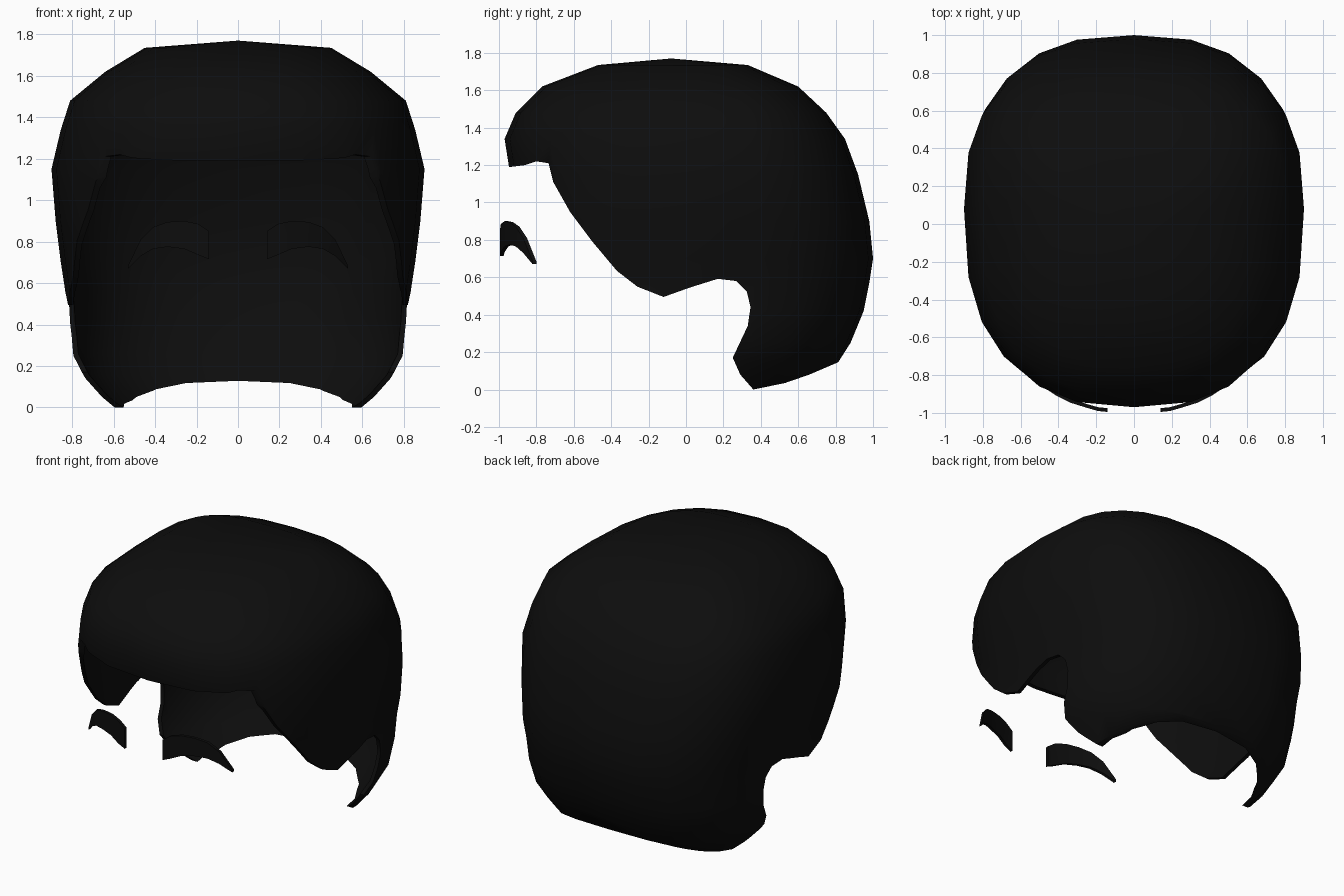
import bpy, bmesh, math

if "Cube" in bpy.data.objects:
    bpy.data.objects.remove(bpy.data.objects["Cube"])

black = bpy.data.materials.new("soft_black")
black.diffuse_color = (0.004, 0.004, 0.004, 1)
black.use_nodes = True
black.node_tree.nodes["Principled BSDF"].inputs["Base Color"].default_value = black.diffuse_color


def make_object(name, bm):
    bmesh.ops.recalc_face_normals(bm, faces=bm.faces)
    me = bpy.data.meshes.new(name)
    bm.to_mesh(me)
    bm.free()
    me.materials.append(black)
    ob = bpy.data.objects.new(name, me)
    bpy.context.collection.objects.link(ob)
    return ob


def activate(ob):
    bpy.ops.object.select_all(action='DESELECT')
    ob.select_set(True)
    bpy.context.view_layer.objects.active = ob


# Hair volume: rings of (height, half width, front y, back y)
RINGS = [(-0.12, 0.46, -0.7, 0.62), (0.0, 0.63, -0.8, 0.72), (0.14, 0.75, -0.84, 0.81),
         (0.25, 0.81, -0.87, 0.88), (0.42, 0.83, -0.89, 0.95), (0.57, 0.835, -0.91, 0.98),
         (0.70, 0.855, -0.92, 1.0), (0.90, 0.88, -0.93, 0.98), (1.15, 0.90, -0.94, 0.92),
         (1.34, 0.855, -0.97, 0.85), (1.48, 0.81, -0.91, 0.75), (1.62, 0.64, -0.77, 0.60),
         (1.735, 0.45, -0.47, 0.33)]
SEG, POWER, MID = 24, 2 / 2.6, 0.08


def spow(v):
    return math.copysign(abs(v) ** POWER, v)


bm = bmesh.new()
rows = []
for z, w, f, b in RINGS:
    row = []
    for i in range(SEG):
        a = 2 * math.pi * i / SEG
        c, s = spow(math.cos(a)), spow(math.sin(a))
        # the top ring is slightly crowned towards the middle of the sides
        row.append(bm.verts.new((w * c, MID + s * ((b - MID) if s > 0 else (MID - f)), z)))
    rows.append(row)
apex = bm.verts.new((0, -0.08, 1.77))
bm.faces.new(rows[0][::-1])
for lo, hi in zip(rows, rows[1:]):
    for i in range(SEG):
        j = (i + 1) % SEG
        bm.faces.new((lo[i], lo[j], hi[j], hi[i]))
for i in range(SEG):
    bm.faces.new((rows[-1][i], rows[-1][(i + 1) % SEG], apex))
hair = make_object("hair", bm)

# Hairline cutter: side outline of fringe, sideburn, ear notch and nape
LINE = [(-1.3, 1.19), (-0.94, 1.19), (-0.86, 1.20), (-0.80, 1.22), (-0.735, 1.21),
        (-0.71, 1.11), (-0.62, 0.95), (-0.50, 0.79), (-0.37, 0.635), (-0.26, 0.55),
        (-0.12, 0.495), (0.02, 0.545), (0.17, 0.592), (0.27, 0.58), (0.325, 0.525),
        (0.345, 0.44), (0.33, 0.34), (0.25, 0.17), (0.29, 0.08), (0.36, 0.0),
        (0.53, 0.035), (0.66, 0.08), (0.80, 0.14), (0.95, 0.21), (1.3, 0.3),
        (1.3, -0.5), (-1.3, -0.5)]
bm = bmesh.new()
left = [bm.verts.new((-1.5, y, z)) for y, z in LINE]
face = bm.faces.new(left)
out = bmesh.ops.extrude_face_region(bm, geom=[face])
bmesh.ops.translate(bm, vec=(3, 0, 0),
                    verts=[v for v in out["geom"] if isinstance(v, bmesh.types.BMVert)])
cutter = make_object("hairline_cutter", bm)
cutter.hide_render = True

solid = hair.modifiers.new("thickness", 'SOLIDIFY')
solid.thickness = 0.025
solid.offset = -1
cut = hair.modifiers.new("hairline", 'BOOLEAN')
cut.operation = 'DIFFERENCE'
cut.solver = 'EXACT'
cut.object = cutter
activate(hair)
for m in ("thickness", "hairline"):
    bpy.ops.object.modifier_apply(modifier=m)
bpy.data.objects.remove(cutter)
bpy.ops.object.shade_smooth_by_angle(angle=math.radians(45))

# Eyebrows: curved strips of (x, y, lower z, upper z)
BROW = [(0.14, -0.985, 0.715, 0.85), (0.19, -0.98, 0.735, 0.885), (0.26, -0.96, 0.765, 0.90),
        (0.34, -0.935, 0.775, 0.895), (0.41, -0.90, 0.765, 0.87), (0.47, -0.86, 0.73, 0.81),
        (0.53, -0.81, 0.67, 0.685)]
for name, side in (("left_eyebrow", -1), ("right_eyebrow", 1)):
    bm = bmesh.new()
    loops = []
    for x, y, lo, hi in BROW:
        loops.append([bm.verts.new((side * x, yy, zz))
                      for yy, zz in ((y - 0.01, lo), (y - 0.01, hi), (y + 0.01, hi), (y + 0.01, lo))])
    for p, q in zip(loops, loops[1:]):
        for i in range(4):
            j = (i + 1) % 4
            bm.faces.new((p[i], p[j], q[j], q[i]))
    bm.faces.new(loops[0])
    bm.faces.new(loops[-1][::-1])
    brow = make_object(name, bm)
    activate(brow)
    bpy.ops.object.shade_smooth_by_angle(angle=math.radians(40))
